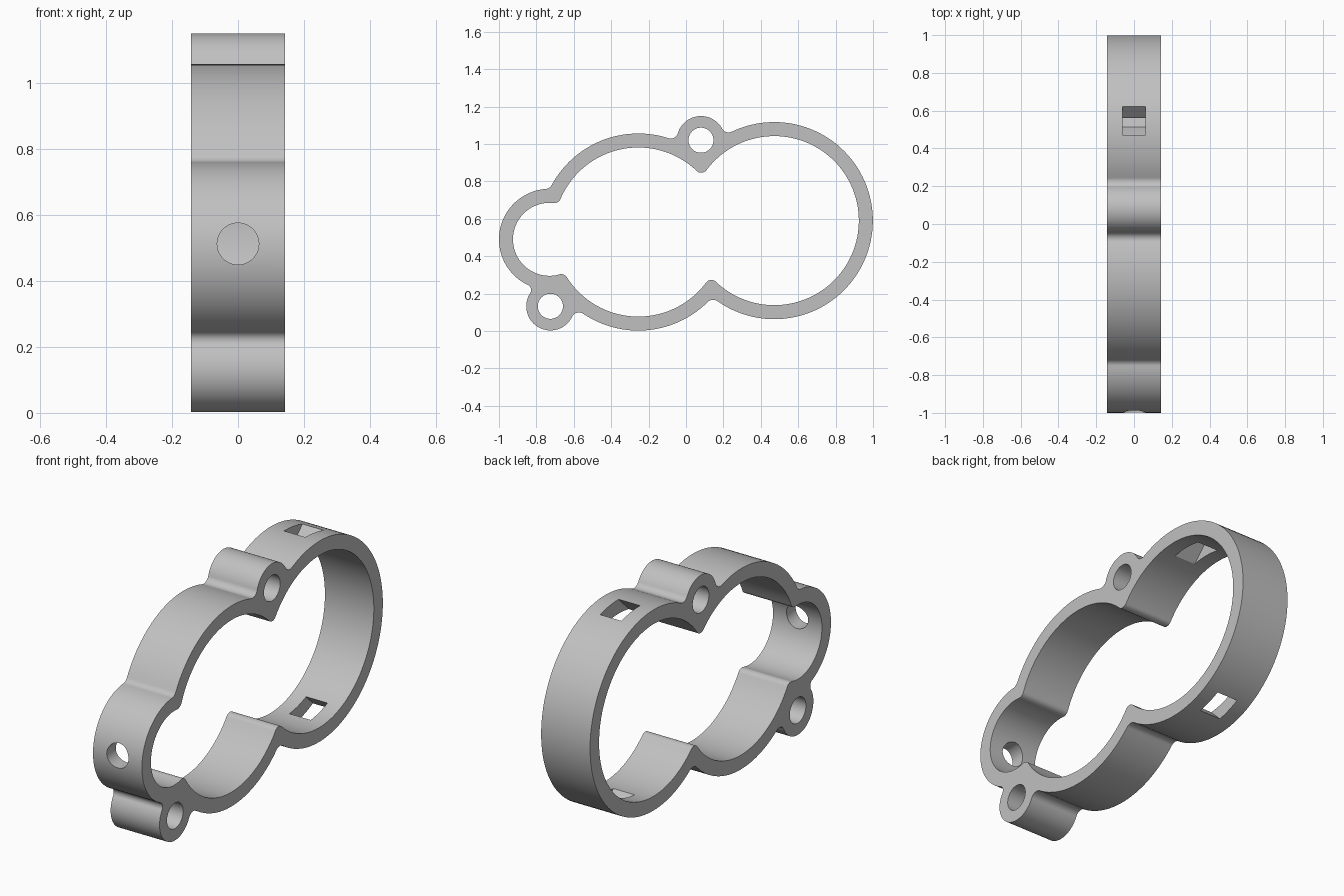
import bpy, bmesh, math
from mathutils import Vector, Matrix

if "Cube" in bpy.data.objects:
    bpy.data.objects.remove(bpy.data.objects["Cube"])

HALF = 0.142      # half the depth of the frame
WALL = 0.075
STEP = math.radians(3)

grey = bpy.data.materials.new("plain grey")
grey.use_nodes = True
grey.diffuse_color = (0.53, 0.53, 0.53, 1)
grey.node_tree.nodes["Principled BSDF"].inputs["Base Color"].default_value = (0.53, 0.53, 0.53, 1)


def arc(centre, radius, start, sweep):
    n = max(4, math.ceil(abs(sweep) / STEP))
    return [centre + radius * Vector((math.cos(start + sweep * i / n), math.sin(start + sweep * i / n)))
            for i in range(n + 1)]


def heading(v):
    return math.atan2(v.y, v.x)


def outline(chain):
    """Rounded outline of overlapping circles (centre, radius, fillet to the next one)."""
    count = len(chain)
    fillets = []
    for i, (a, ra, f) in enumerate(chain):
        b, rb, _ = chain[(i + 1) % count]
        d = (b - a).length
        along = (b - a) / d
        t = ((ra + f) ** 2 - (rb + f) ** 2 + d * d) / (2 * d)
        h = math.sqrt((ra + f) ** 2 - t * t)
        fillets.append(a + along * t + Vector((along.y, -along.x)) * h)
    points = []
    for i, (a, ra, f) in enumerate(chain):
        b = chain[(i + 1) % count][0]
        start = heading(fillets[i - 1] - a)
        points += arc(a, ra, start, (heading(fillets[i] - a) - start) % math.tau)[:-1]
        start = heading(a - fillets[i])
        points += arc(fillets[i], f, start, -((start - heading(b - fillets[i])) % math.tau))[:-1]
    return points


def prism(name, points, half):
    """Solid with a profile in the y-z plane, reaching half to each side in x."""
    bm = bmesh.new()
    face = bm.faces.new([bm.verts.new((-half, p.x, p.y)) for p in points])
    new = bmesh.ops.extrude_face_region(bm, geom=[face])["geom"]
    bmesh.ops.translate(bm, verts=[g for g in new if isinstance(g, bmesh.types.BMVert)],
                        vec=(2 * half, 0, 0))
    bmesh.ops.recalc_face_normals(bm, faces=bm.faces)
    return finish(name, bm)


def finish(name, bm):
    mesh = bpy.data.meshes.new(name)
    bm.to_mesh(mesh)
    bm.free()
    mesh.materials.append(grey)
    obj = bpy.data.objects.new(name, mesh)
    bpy.context.collection.objects.link(obj)
    return obj


def slot(name, y, z, tilt):
    """Square bar crossing the wall at a slant."""
    bm = bmesh.new()
    bmesh.ops.create_cube(bm, size=1, matrix=Matrix.Translation((0, y, z))
                          @ Matrix.Rotation(math.radians(tilt), 4, "X")
                          @ Matrix.Diagonal((0.124, 0.124, 0.32, 1)))
    return finish(name, bm)


# Circles that make up the frame
big, middle, small = Vector((0.472, 0.59)), Vector((-0.255, 0.529)), Vector((-0.73, 0.49))
top_lug, low_lug = Vector((0.08, 1.02)), Vector((-0.725, 0.132))
R_BIG, R_SMALL, R_LUG, R_HOLE = 0.527, 0.27, 0.129, 0.067

frame = prism("ring_frame", outline([
    (big, R_BIG, 0.04), (top_lug, R_LUG, 0.04), (middle, R_BIG, 0.04),
    (small, R_SMALL, 0.03), (low_lug, R_LUG, 0.04), (middle, R_BIG, 0.04)]), HALF)

# Cutters: inner opening, lug bores, front hole and slanted strap slots
cutters = [prism("inner_opening", outline([
    (big, R_BIG - WALL, 0.035), (middle, R_BIG - WALL, 0.035),
    (small, R_SMALL - WALL, 0.035), (middle, R_BIG - WALL, 0.035)]), HALF * 2)]
for name, lug in (("top_bore", top_lug), ("low_bore", low_lug)):
    cutters.append(prism(name, arc(lug, R_HOLE, 0, math.tau)[:-1], HALF * 2))

bm = bmesh.new()
bmesh.ops.create_cone(bm, cap_ends=True, segments=64, radius1=0.063, radius2=0.063, depth=0.3,
                      matrix=Matrix.Translation((0, -1, 0.512)) @ Matrix.Rotation(math.pi / 2, 4, "X"))
cutters.append(finish("front_hole", bm))
cutters.append(slot("top_slot", 0.51, 1.069, -45))
cutters.append(slot("low_slot", 0.614, 0.128, 45))

bpy.context.view_layer.objects.active = frame
for cutter in cutters:
    cutter.hide_render = True
    mod = frame.modifiers.new(cutter.name, "BOOLEAN")
    mod.operation, mod.solver, mod.object = "DIFFERENCE", "EXACT", cutter
    bpy.ops.object.modifier_apply(modifier=mod.name)
    bpy.data.objects.remove(cutter)

bpy.ops.object.select_all(action="DESELECT")
frame.select_set(True)
bpy.ops.object.shade_smooth_by_angle(angle=math.radians(30))
